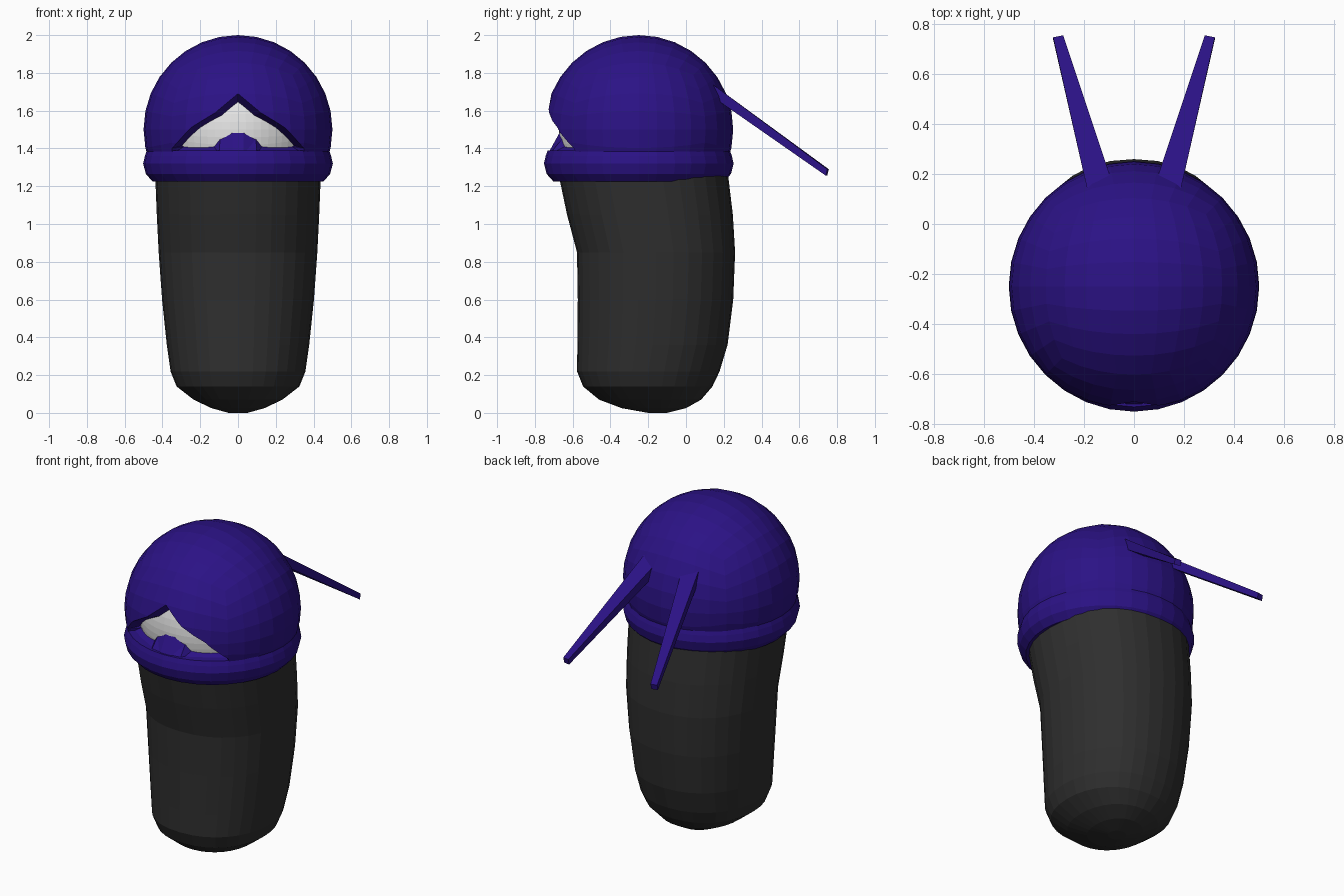
import bpy, bmesh, math
from mathutils import Vector

if "Cube" in bpy.data.objects:
    bpy.data.objects.remove(bpy.data.objects["Cube"])

CENTRE = Vector((0, -0.25, 1.5))


def material(name, rgb):
    m = bpy.data.materials.new(name)
    m.diffuse_color = (*rgb, 1)
    m.use_nodes = True
    m.node_tree.nodes["Principled BSDF"].inputs["Base Color"].default_value = m.diffuse_color
    return m


PURPLE = material("deep purple", (0.024, 0.006, 0.235))
BLACK = material("soft black", (0.028, 0.028, 0.028))
WHITE = material("eye white", (0.8, 0.8, 0.8))


def finish(name, bm, mat):
    bmesh.ops.recalc_face_normals(bm, faces=bm.faces)
    me = bpy.data.meshes.new(name)
    bm.to_mesh(me)
    bm.free()
    me.materials.append(mat)
    ob = bpy.data.objects.new(name, me)
    bpy.context.collection.objects.link(ob)
    return ob


def loft(bm, rings, caps=True):
    """Skin a list of closed rings having equal point counts."""
    vs = [[bm.verts.new(p) for p in r] for r in rings]
    n = len(vs[0])
    for a, b in zip(vs, vs[1:]):
        for i in range(n):
            j = (i + 1) % n
            bm.faces.new((a[i], a[j], b[j], b[i]))
    if caps:
        bm.faces.new(vs[0])
        bm.faces.new(vs[-1])


def quad_sphere(radius, cuts):
    bm = bmesh.new()
    bmesh.ops.create_cube(bm, size=2)
    bmesh.ops.subdivide_edges(bm, edges=bm.edges[:], cuts=cuts, use_grid_fill=True)
    for v in bm.verts:
        p = Vector([math.tan(c * math.pi / 4) for c in v.co])
        v.co = CENTRE + p.normalized() * radius
    return bm


# Body: bent, rounded column; rows are z, front y, back y, half width
rows = [(0.004, -0.20, -0.10, 0.05), (0.025, -0.34, 0.0, 0.14), (0.07, -0.46, 0.08, 0.235),
        (0.14, -0.545, 0.14, 0.325), (0.22, -0.577, 0.178, 0.357), (0.36, -0.575, 0.22, 0.377),
        (0.60, -0.573, 0.25, 0.402), (0.85, -0.577, 0.26, 0.42), (1.05, -0.63, 0.248, 0.43),
        (1.25, -0.672, 0.224, 0.438), (1.31, -0.672, 0.20, 0.43), (1.37, -0.60, 0.12, 0.36)]
rings = []
for z, f, b, w in rows:
    ring = []
    for i in range(32):
        a = 2 * math.pi * i / 32
        c, s = math.cos(a), math.sin(a)
        x = math.copysign(abs(c) ** 0.92, c) * w
        y = (f + b) / 2 + math.copysign(abs(s) ** 0.92, s) * (b - f) / 2
        ring.append((x, y, z))
    rings.append(ring)
bm = bmesh.new()
loft(bm, rings)
bm.verts.ensure_lookup_table()
for v in bm.verts[:32]:
    v.co.z = 0.0
finish("body", bm, BLACK)

# Head: faceted ball, underside cut off inside the body
bm = quad_sphere(0.5, 7)
cut = bmesh.ops.bisect_plane(bm, geom=bm.verts[:] + bm.edges[:] + bm.faces[:],
                             plane_co=(0, 0, 1.27), plane_no=(0, 0, 1), clear_inner=True)
bmesh.ops.contextual_create(bm, geom=[e for e in cut["geom_cut"] if isinstance(e, bmesh.types.BMEdge)])
head = finish("head", bm, PURPLE)

# Eye opening cutter: outer outline tapers to the inner outline (x, z, right half)
outer = [(0, 1.69), (0.12, 1.59), (0.25, 1.51), (0.35, 1.40), (0.35, 1.37),
         (0.14, 1.37), (0.10, 1.37), (0.03, 1.37)]
inner = [(0, 1.645), (0.085, 1.575), (0.20, 1.51), (0.295, 1.415), (0.285, 1.41),
         (0.127, 1.41), (0.095, 1.45), (0.03, 1.485)]


def on_ball(outline, r):
    pts = outline + [(-x, z) for x, z in reversed(outline[1:])]
    return [(x, CENTRE.y - math.sqrt(r * r - x * x - (z - CENTRE.z) ** 2), z) for x, z in pts]


bm = bmesh.new()
loft(bm, [on_ball(outer, 0.62), on_ball(outer, 0.5), on_ball(inner, 0.42), on_ball(inner, 0.36)])
bmesh.ops.triangulate(bm, faces=bm.faces)
cutter = finish("eye_opening_cutter", bm, PURPLE)
cutter.hide_render = True
cutter.hide_viewport = True
mod = head.modifiers.new("eye opening", "BOOLEAN")
mod.operation = "DIFFERENCE"
mod.solver = "EXACT"
mod.object = cutter

# Eyes: white ball patch behind the opening
bm = quad_sphere(0.422, 15)
bmesh.ops.delete(bm, context="FACES", geom=[
    f for f in bm.faces
    if f.calc_center_median().y > -0.47 or not 1.37 < f.calc_center_median().z < 1.72])
finish("eyes", bm, WHITE)

# Headband: revolved rounded ring
profile = [(0.44, 1.39), (0.483, 1.388), (0.493, 1.36), (0.502, 1.32), (0.488, 1.265),
           (0.452, 1.225), (0.40, 1.225), (0.40, 1.33)]
bm = bmesh.new()
rings = []
for i in range(33):
    a = 2 * math.pi * i / 32
    rings.append([(r * math.cos(a), CENTRE.y + r * math.sin(a), z) for r, z in profile])
loft(bm, rings, caps=False)
bmesh.ops.remove_doubles(bm, verts=bm.verts, dist=0.0005)
finish("headband", bm, PURPLE)

# Headband tails: two tapered straps at the back
for side, name in ((1, "right_tail"), (-1, "left_tail")):
    root = [(0.072, 0.12, 1.755), (0.183, 0.12, 1.755), (0.183, 0.12, 1.688), (0.072, 0.12, 1.688)]
    tip = [(0.284, 0.756, 1.29), (0.324, 0.748, 1.29), (0.324, 0.74, 1.256), (0.284, 0.748, 1.256)]
    bm = bmesh.new()
    loft(bm, [[(side * x, y, z) for x, y, z in r] for r in (root, tip)])
    finish(name, bm, PURPLE)
